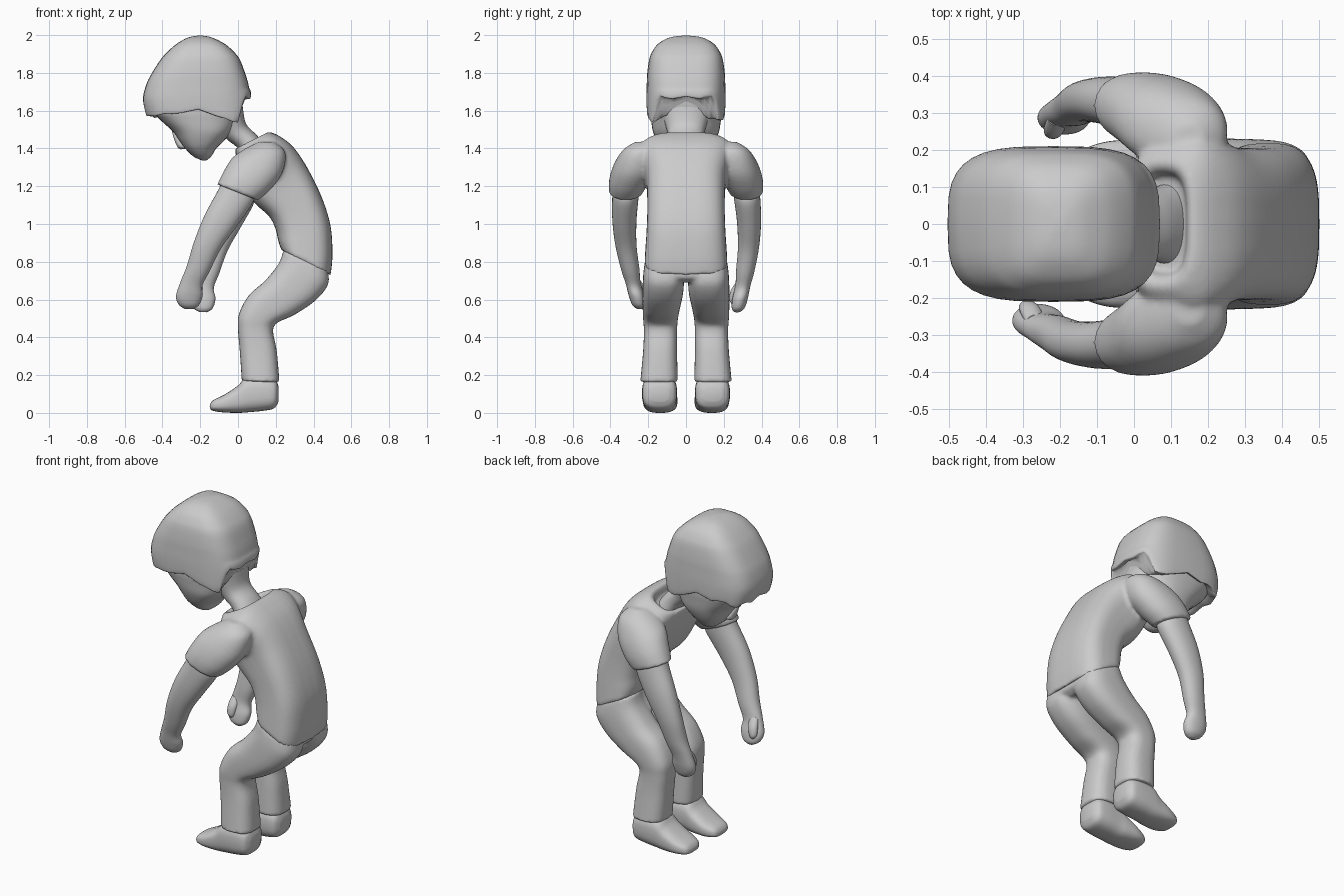
import bpy, bmesh, math

N = 36      # points around a cross-section
STEPS = 5   # spline steps between given sections


def spline(rows):
    """Catmull-Rom interpolation through the given sections."""
    out = []
    for i in range(len(rows) - 1):
        a, b = rows[max(i - 1, 0)], rows[i]
        c, d = rows[i + 1], rows[min(i + 2, len(rows) - 1)]
        for k in range(STEPS):
            t = k / STEPS
            out.append([0.5 * (2 * q + (r - p) * t + (2 * p - 5 * q + 4 * r - s) * t * t
                               + (3 * q - p - 3 * r + s) * t ** 3)
                        for p, q, r, s in zip(a, b, c, d)])
    out.append(list(rows[-1]))
    return out


def power(v, p):
    return math.copysign(abs(v) ** (2 / p), v)


def add_loft(bm, rows, p):
    """Section row: front x, front z, back x, back z, centre y, half width."""
    rings = []
    for fx, fz, bx, bz, yc, hy in spline(rows):
        ring = []
        for k in range(N):
            a = 2 * math.pi * k / N
            u, v = power(math.cos(a), p), power(math.sin(a), p)
            ring.append(bm.verts.new(((fx + bx) / 2 + (bx - fx) / 2 * u, yc + hy * v,
                                      (fz + bz) / 2 + (bz - fz) / 2 * u)))
        rings.append(ring)
    for r, s in zip(rings, rings[1:]):
        for k in range(N):
            m = (k + 1) % N
            bm.faces.new((r[k], r[m], s[m], s[k]))
    bm.faces.new(rings[0])
    bm.faces.new(rings[-1])


def build(name, lofts, tweak=None, fuse=0):
    bm = bmesh.new()
    for rows, p in lofts:
        add_loft(bm, rows, p)
    if tweak:
        for v in bm.verts:
            tweak(v.co)
    bmesh.ops.recalc_face_normals(bm, faces=bm.faces)
    me = bpy.data.meshes.new(name)
    bm.to_mesh(me)
    bm.free()
    ob = bpy.data.objects.new(name, me)
    bpy.context.collection.objects.link(ob)
    bpy.ops.object.select_all(action='DESELECT')
    ob.select_set(True)
    bpy.context.view_layer.objects.active = ob
    if fuse:  # blend overlapping lofts into one skin
        m = ob.modifiers.new("fuse", 'REMESH')
        m.mode, m.voxel_size, m.use_smooth_shade = 'VOXEL', 0.01, True
        m = ob.modifiers.new("soften", 'SMOOTH')
        m.factor, m.iterations = 0.5, fuse
    else:
        bpy.ops.object.shade_smooth_by_angle(angle=math.radians(50))
    return ob


def side(rows, s):
    return [(a, b, c, d, s * y, h) for a, b, c, d, y, h in rows]


def flat(rows):
    """Level sections: z, front x, back x, half width."""
    return [(f, z, b, z, 0, h) for z, f, b, h in rows]


# Hair cap with a ragged lower edge
EDGE = [(-0.55, 1.585), (-0.49, 1.585), (-0.44, 1.57), (-0.38, 1.59), (-0.2, 1.605),
        (-0.13, 1.587), (-0.05, 1.545), (0.0, 1.55), (0.035, 1.67), (0.2, 1.67)]


def ragged(co):
    if co.z >= 1.72:
        return
    for (x0, z0), (x1, z1) in zip(EDGE, EDGE[1:]):
        if x0 <= co.x <= x1:
            e = z0 + (z1 - z0) * (co.x - x0) / (x1 - x0)
            e += 0.008 * math.sin(45 * co.y + 35 * co.x)
            co.z = 1.72 + (co.z - 1.72) * (1.72 - e) / 0.14
            return


hair = flat([(1.997, -0.215, -0.185, 0.02), (1.991, -0.25, -0.15, 0.07),
             (1.978, -0.285, -0.115, 0.11), (1.95, -0.33, -0.065, 0.152),
             (1.91, -0.375, -0.02, 0.18), (1.87, -0.41, 0.01, 0.195),
             (1.80, -0.455, 0.037, 0.205), (1.74, -0.485, 0.055, 0.208),
             (1.66, -0.503, 0.068, 0.21), (1.585, -0.49, 0.068, 0.207),
             (1.58, -0.475, 0.05, 0.195), (1.60, -0.44, 0.0, 0.17)])
build("hair", [(hair, 3.3)], ragged)

# Head, nose and neck
head = flat([(1.70, -0.46, 0.03, 0.19), (1.60, -0.45, 0.02, 0.19),
             (1.55, -0.41, 0.0, 0.185), (1.49, -0.345, -0.03, 0.175),
             (1.44, -0.31, -0.075, 0.155), (1.40, -0.28, -0.115, 0.13),
             (1.36, -0.24, -0.14, 0.09), (1.342, -0.205, -0.16, 0.05),
             (1.336, -0.19, -0.17, 0.015)])
build("head", [(head, 2.6)])
nose = [(-0.35, 1.495, -0.32, 1.48, 0, 0.01), (-0.342, 1.46, -0.29, 1.44, 0, 0.024),
        (-0.322, 1.41, -0.27, 1.41, 0, 0.032), (-0.303, 1.395, -0.27, 1.40, 0, 0.015)]
build("nose", [(nose, 2)])
neck = [(-0.12, 1.52, 0.025, 1.62, 0, 0.125), (-0.06, 1.45, 0.043, 1.53, 0, 0.098),
        (-0.005, 1.405, 0.10, 1.47, 0, 0.095), (0.04, 1.34, 0.14, 1.42, 0, 0.11)]
build("neck", [(neck, 2.2)])

# Shirt: torso with a sunken collar, fused with both sleeves
torso = [(0.23, 0.862, 0.49, 0.728, 0, 0.22), (0.213, 0.91, 0.5, 0.83, 0, 0.215),
         (0.20, 0.97, 0.49, 0.99, 0, 0.208), (0.165, 1.04, 0.44, 1.15, 0, 0.205),
         (0.08, 1.12, 0.36, 1.31, 0, 0.21), (0.03, 1.22, 0.29, 1.41, 0, 0.235),
         (0.0, 1.32, 0.22, 1.465, 0, 0.24), (-0.015, 1.395, 0.165, 1.487, 0, 0.18),
         (0.015, 1.40, 0.145, 1.475, 0, 0.145), (0.03, 1.36, 0.14, 1.43, 0, 0.13)]
sleeve = [(0.11, 1.435, 0.19, 1.435, 0.215, 0.055), (0.04, 1.40, 0.25, 1.38, 0.24, 0.095),
          (-0.03, 1.35, 0.235, 1.27, 0.27, 0.113), (-0.075, 1.28, 0.17, 1.18, 0.302, 0.105),
          (-0.11, 1.21, 0.105, 1.125, 0.32, 0.088)]
build("shirt", [(torso, 3.2), (side(sleeve, 1), 2.2), (side(sleeve, -1), 2.2)], fuse=5)

# Trousers: hips fused with both legs
hips = [(0.25, 0.87, 0.47, 0.77, 0, 0.2), (0.225, 0.80, 0.478, 0.72, 0, 0.212),
        (0.19, 0.74, 0.44, 0.69, 0, 0.17)]
leg = [(0.24, 0.86, 0.475, 0.76, 0.115, 0.1), (0.215, 0.79, 0.477, 0.68, 0.118, 0.108),
       (0.143, 0.70, 0.41, 0.595, 0.122, 0.108), (0.055, 0.62, 0.30, 0.52, 0.13, 0.1),
       (0.004, 0.52, 0.205, 0.475, 0.135, 0.092), (0.0, 0.44, 0.186, 0.43, 0.135, 0.088),
       (0.009, 0.33, 0.205, 0.33, 0.137, 0.09), (0.02, 0.17, 0.22, 0.16, 0.143, 0.099)]
build("trousers", [(hips, 3)] + [(side(leg, s), 2.7) for s in (1, -1)], fuse=4)

# Shoes: sections run from toe to heel, bottom to top
shoe = [(-0.15, 0.034, -0.148, 0.046, 0.135, 0.03), (-0.138, 0.013, -0.13, 0.068, 0.135, 0.066),
        (-0.08, 0.003, -0.07, 0.098, 0.135, 0.087), (0.0, 0.0, 0.0, 0.145, 0.137, 0.091),
        (0.06, 0.004, 0.045, 0.19, 0.14, 0.092), (0.14, 0.012, 0.14, 0.2, 0.14, 0.092),
        (0.192, 0.025, 0.195, 0.18, 0.14, 0.083), (0.215, 0.06, 0.215, 0.14, 0.14, 0.05)]

# Arms with mitten hands and thumbs
arm = [(-0.08, 1.25, 0.075, 1.17, 0.315, 0.068), (-0.10, 1.19, 0.08, 1.115, 0.32, 0.07),
       (-0.175, 1.05, -0.005, 0.99, 0.326, 0.064), (-0.233, 0.905, -0.09, 0.87, 0.318, 0.056),
       (-0.27, 0.78, -0.15, 0.75, 0.296, 0.049), (-0.302, 0.70, -0.188, 0.675, 0.28, 0.04),
       (-0.328, 0.62, -0.187, 0.62, 0.262, 0.041), (-0.313, 0.572, -0.207, 0.57, 0.25, 0.034),
       (-0.28, 0.55, -0.24, 0.549, 0.243, 0.015)]
thumb = [(-0.29, 0.71, -0.24, 0.70, 0.265, 0.02), (-0.305, 0.665, -0.25, 0.655, 0.238, 0.024),
         (-0.31, 0.62, -0.265, 0.61, 0.224, 0.019), (-0.298, 0.598, -0.28, 0.594, 0.222, 0.008)]


def swing(rows, amount):
    """Move a hand back, outward and slightly down, fading out at the sleeve."""
    out = []
    for fx, fz, bx, bz, y, h in rows:
        k = amount * max(0, 1.2 - (fz + bz) / 2) / 0.6
        out.append((fx + 0.07 * k, fz - 0.015 * k, bx + 0.07 * k, bz - 0.015 * k, y + 0.025 * k, h))
    return out


for s, label, amount in ((-1, "left", 0), (1, "right", 1)):
    build(label + "_shoe", [(side(shoe, s), 2.8)])
    build(label + "_arm", [(side(swing(arm, amount), s), 2.2)])
    build(label + "_thumb", [(side(swing(thumb, amount), s), 2)])
